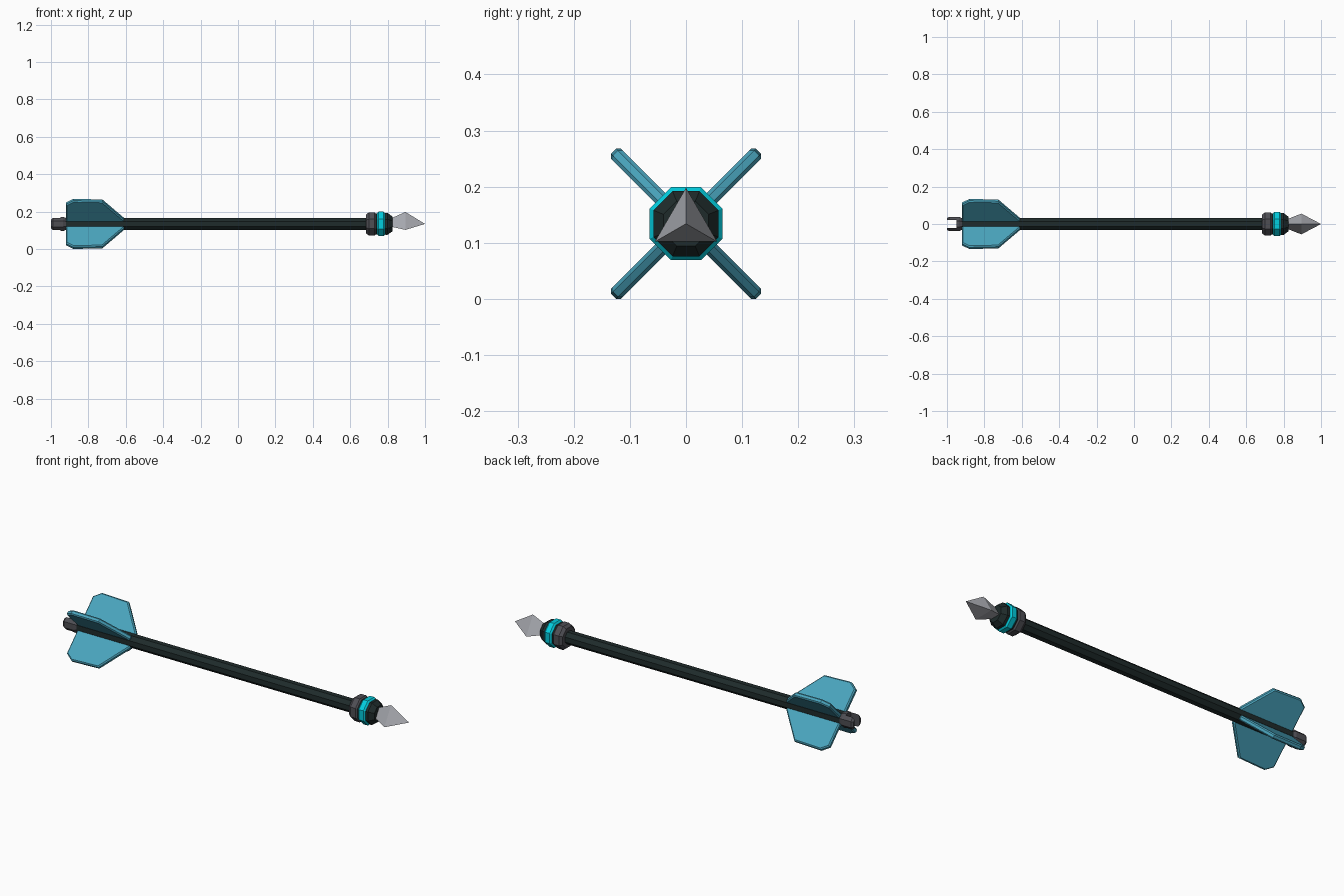
import bpy, bmesh, math
from mathutils import Matrix, Vector

cube = bpy.data.objects.get("Cube")
if cube:
    bpy.data.objects.remove(cube)

AXIS_Z = 0.134


def material(name, rgb):
    # Display colour (0-255) to linear
    lin = [((c / 255 + 0.055) / 1.055) ** 2.4 for c in rgb] + [1]
    m = bpy.data.materials.new(name)
    m.use_nodes = True
    m.diffuse_color = lin
    m.node_tree.nodes["Principled BSDF"].inputs["Base Color"].default_value = lin
    return m


dark = material("dark green black", (31, 43, 43))
grey = material("dark grey", (78, 78, 84))
cyan = material("bright cyan", (0, 205, 222))
blue = material("feather blue", (74, 165, 190))
steel = material("steel", (165, 167, 173))


def finish(name, bm, mat):
    bmesh.ops.recalc_face_normals(bm, faces=bm.faces)
    mesh = bpy.data.meshes.new(name)
    bm.to_mesh(mesh)
    bm.free()
    mesh.materials.append(mat)
    ob = bpy.data.objects.new(name, mesh)
    ob.location.z = AXIS_Z
    bpy.context.collection.objects.link(ob)
    return ob


def turned(name, mat, profile, sides=8):
    """Faceted solid along x from (x, flat-side radius) pairs."""
    bm = bmesh.new()
    rings = []
    for x, r in profile:
        rad = r / math.cos(math.pi / sides)
        ring = []
        for i in range(sides):
            # A flat faces downward
            a = -math.pi / 2 + (i + 0.5) * 2 * math.pi / sides
            ring.append(bm.verts.new((x, rad * math.cos(a), rad * math.sin(a))))
        rings.append(ring)
    for a, b in zip(rings, rings[1:]):
        for i in range(sides):
            j = (i + 1) % sides
            bm.faces.new((a[i], a[j], b[j], b[i]))
    bm.faces.new(rings[0])
    bm.faces.new(rings[-1])
    bmesh.ops.remove_doubles(bm, verts=bm.verts, dist=0.0001)
    return finish(name, bm, mat)


# Shaft and head socket
turned("shaft", dark, [(-0.93, 0.032), (0.7, 0.032)])
turned("head_socket", dark, [(0.7, 0.055), (0.79, 0.058), (0.8, 0.058), (0.825, 0.04)])

# Collars
turned("grey_collar", grey, [(0.685, 0.051), (0.7, 0.062), (0.73, 0.062), (0.742, 0.052)])
turned("cyan_collar", cyan, [(0.744, 0.057), (0.752, 0.065), (0.778, 0.065), (0.787, 0.057)])

# Three-sided head with one ridge upward
turned("arrow_head", steel, [(0.815, 0.014), (0.895, 0.032), (1.0, 0.0)], sides=3)

# Nock with a string slot
nock = turned("nock", grey, [(-1.0, 0.031), (-0.99, 0.038), (-0.935, 0.038), (-0.918, 0.031)])
bm = bmesh.new()
bmesh.ops.create_cube(bm, size=1, matrix=Matrix.Translation((-1.0, 0, 0))
                      @ Matrix.Diagonal((0.1, 0.042, 0.2, 1)))
slot = finish("slot_cutter", bm, grey)
slot.hide_render = True
slot.hide_viewport = True
cut = nock.modifiers.new("slot", "BOOLEAN")
cut.operation = "DIFFERENCE"
cut.object = slot
cut.solver = "EXACT"

# Four fins: outline in (x, distance from axis), bevelled rims
OUTLINE = [(-0.92, 0.0), (-0.92, 0.155), (-0.88, 0.183), (-0.725, 0.178), (-0.61, 0.04), (-0.61, 0.0)]
THICK = 0.025
for n in range(4):
    bm = bmesh.new()
    face = bm.faces.new([bm.verts.new((x, -THICK / 2, r)) for x, r in OUTLINE])
    ext = bmesh.ops.extrude_face_region(bm, geom=[face])
    bmesh.ops.translate(bm, vec=Vector((0, THICK, 0)),
                        verts=[v for v in ext["geom"] if isinstance(v, bmesh.types.BMVert)])
    rims = [e for e in bm.edges
            if abs(e.verts[0].co.y - e.verts[1].co.y) < 0.001
            and max(v.co.z for v in e.verts) > 0.001]
    bmesh.ops.bevel(bm, geom=rims, offset=0.006, segments=1, affect="EDGES")
    bm.transform(Matrix.Rotation(math.radians(45 + 90 * n), 4, "X"))
    finish("fin_%d" % (n + 1), bm, blue)
